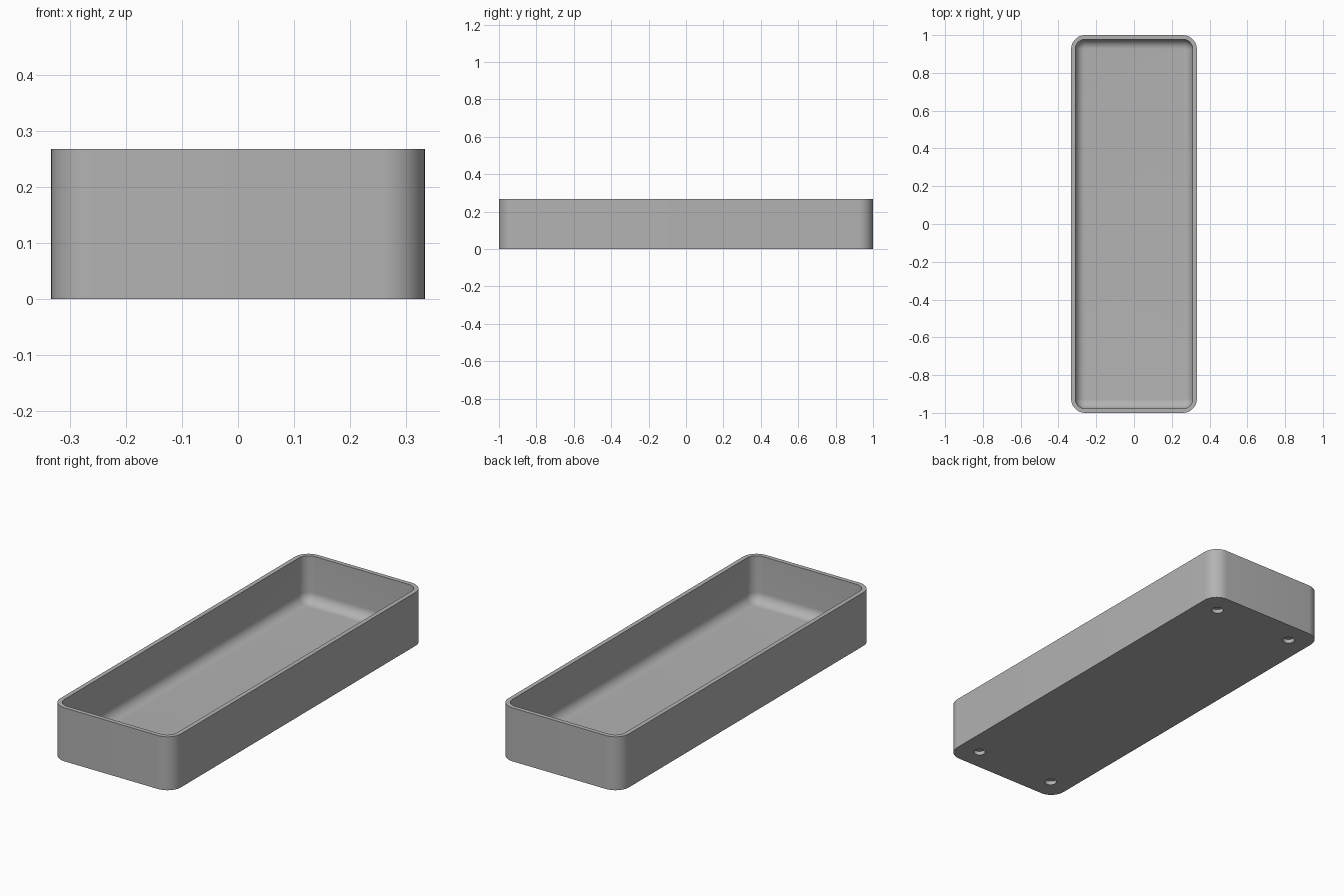
import bpy, bmesh, math

if "Cube" in bpy.data.objects:
    bpy.data.objects.remove(bpy.data.objects["Cube"])

HALF_X, HALF_Y, HEIGHT = 0.333, 1.0, 0.267
CORNER, WALL, FLOOR, FILLET = 0.075, 0.022, 0.035, 0.05
STEPS = 12

grey = bpy.data.materials.new("plain grey")
grey.use_nodes = True
colour = (0.45, 0.45, 0.45, 1)
grey.diffuse_color = colour
grey.node_tree.nodes["Principled BSDF"].inputs["Base Color"].default_value = colour


def rounded_loop(bm, inset, z):
    """Ring of vertices around a rounded rectangle, inset from the outside."""
    radius = max(CORNER - inset, 0.004)
    cx, cy = HALF_X - inset - radius, HALF_Y - inset - radius
    ring = []
    for quarter, (sx, sy) in enumerate([(1, 1), (-1, 1), (-1, -1), (1, -1)]):
        for i in range(STEPS + 1):
            a = math.pi / 2 * (quarter + i / STEPS)
            ring.append(bm.verts.new((sx * cx + radius * math.cos(a),
                                      sy * cy + radius * math.sin(a), z)))
    return ring


def finish(bm, name):
    bmesh.ops.recalc_face_normals(bm, faces=bm.faces)
    mesh = bpy.data.meshes.new(name)
    bm.to_mesh(mesh)
    bm.free()
    mesh.materials.append(grey)
    obj = bpy.data.objects.new(name, mesh)
    bpy.context.collection.objects.link(obj)
    return obj


# Tray shell: outer wall, flat rim, inner wall and filleted floor
sections = [(0, 0), (0, HEIGHT), (WALL, HEIGHT)]
for i in range(STEPS + 1):
    a = math.pi / 2 * i / STEPS
    sections.append((WALL + FILLET * (1 - math.cos(a)),
                     FLOOR + FILLET * (1 - math.sin(a))))

bm = bmesh.new()
rings = [rounded_loop(bm, inset, z) for inset, z in sections]
for lower, upper in zip(rings, rings[1:]):
    for i in range(len(lower)):
        j = (i + 1) % len(lower)
        bm.faces.new((lower[i], lower[j], upper[j], upper[i]))
bm.faces.new(rings[0])
bm.faces.new(rings[-1])
tray = finish(bm, "tray")

# Four shallow round sockets under the corners
bm = bmesh.new()
for sx in (-1, 1):
    for sy in (-1, 1):
        made = bmesh.ops.create_cone(bm, cap_ends=True, segments=32, radius1=0.028,
                                     radius2=0.028, depth=0.04)
        bmesh.ops.translate(bm, verts=made["verts"], vec=(sx * 0.223, sy * 0.889, 0))
cutter = finish(bm, "foot_socket_cutter")
cutter.hide_render = True
cutter.hide_set(True)

cut = tray.modifiers.new("foot sockets", "BOOLEAN")
cut.operation, cut.solver, cut.object = "DIFFERENCE", "EXACT", cutter

# Apply the cut, then smooth the rounded surfaces
bpy.context.view_layer.objects.active = tray
tray.select_set(True)
bpy.ops.object.modifier_apply(modifier=cut.name)
bpy.ops.object.shade_smooth_by_angle(angle=math.radians(35))
bpy.data.objects.remove(cutter)
